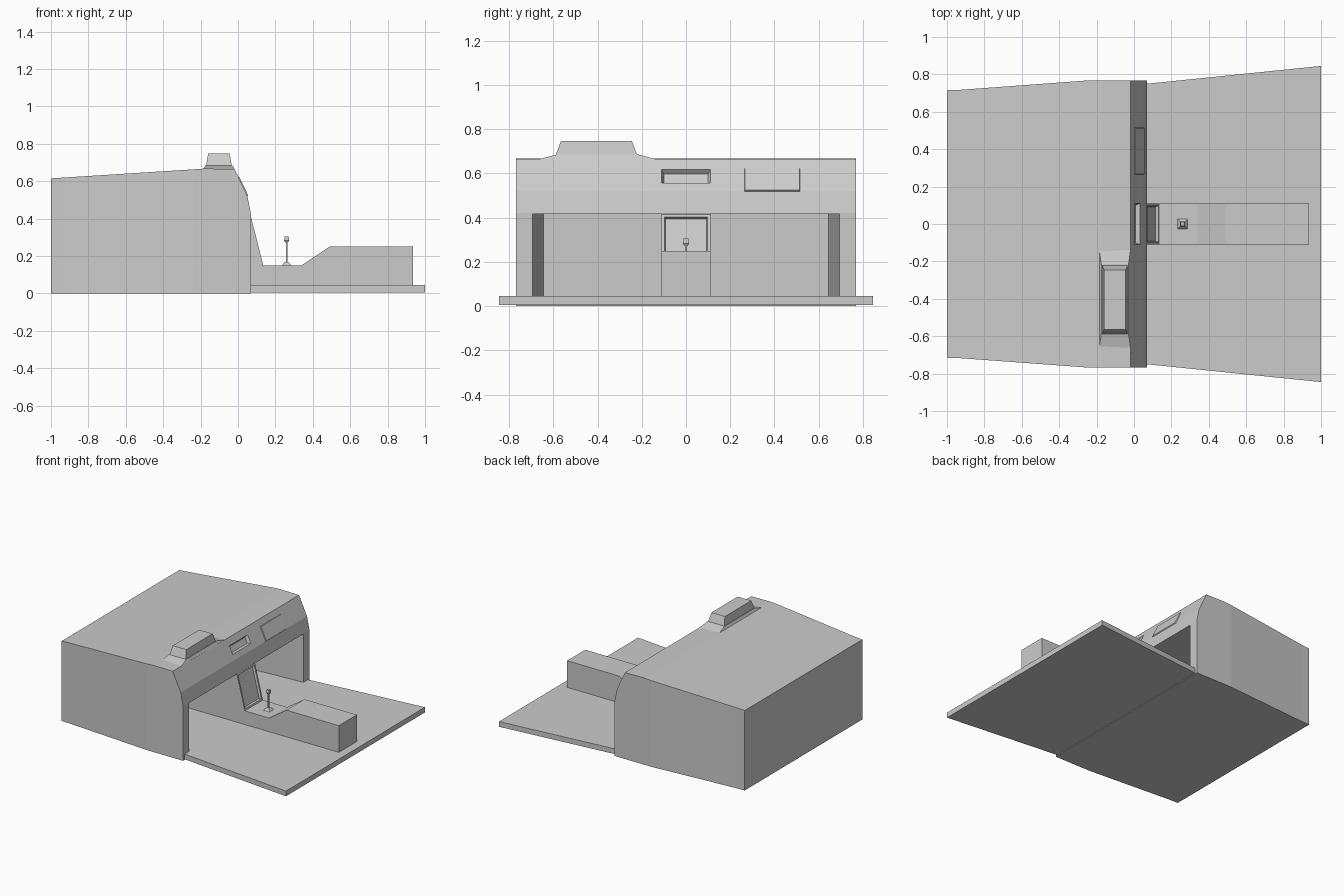
import bpy, bmesh, math
from mathutils import Matrix

if "Cube" in bpy.data.objects:
    bpy.data.objects.remove(bpy.data.objects["Cube"])


def make(name, bm, hide=False):
    bmesh.ops.recalc_face_normals(bm, faces=bm.faces)
    me = bpy.data.meshes.new(name)
    bm.to_mesh(me)
    bm.free()
    ob = bpy.data.objects.new(name, me)
    bpy.context.collection.objects.link(ob)
    if hide:
        ob.hide_render = True
        ob.hide_set(True)
    return ob


def loft(rings):
    """Skin between rings of equal point count and cap both ends."""
    bm = bmesh.new()
    rows = [[bm.verts.new(p) for p in r] for r in rings]
    n = len(rows[0])
    for a, b in zip(rows, rows[1:]):
        for i in range(n):
            j = (i + 1) % n
            bm.faces.new((a[i], a[j], b[j], b[i]))
    bm.faces.new(rows[0])
    bm.faces.new(rows[-1])
    return bm


def stations(sts):
    """Symmetric boxes along x: (x, half width, bottom, top)."""
    return loft([[(x, -w, b), (x, w, b), (x, w, t), (x, -w, t)]
                 for x, w, b, t in sts])


def taper(loc, base, top, h, angle=0, z0=0):
    """Box with different base and top sizes, tilted about y."""
    bm = loft([[(sx * s[0] / 2, sy * s[1] / 2, z)
                for sx, sy in ((-1, -1), (1, -1), (1, 1), (-1, 1))]
               for s, z in ((base, z0), (top, z0 + h))])
    bm.transform(Matrix.Translation(loc) @ Matrix.Rotation(angle, 4, 'Y'))
    return bm


def cut(ob, cutter):
    m = ob.modifiers.new("cut", 'BOOLEAN')
    m.operation, m.object, m.solver = 'DIFFERENCE', cutter, 'EXACT'


# dashboard body with sloping fascia
body = make("dashboard_body", stations([
    (-1, .715, 0, .615), (-.92, .718, 0, .62), (-.24, .768, 0, .663),
    (-.18, .768, 0, .667), (-.018, .768, 0, .665), (.05, .768, 0, .52),
    (.07, .768, 0, .42)]))

# footwell opening
slope = (.695 - .645) / .75
cut(body, make("footwell_cutter", stations([
    (-.68, .645, .03, .417), (.2, .645 + slope * .88, .03, .417)]), True))

# centre vent slot and glovebox panel on the fascia
tilt = math.atan2(.145, .07)
cut(body, make("vent_cutter", taper((.019, 0, .587), (.045, .20), (.072, .226),
                                    .028, tilt, -.022), True))
make("glovebox_panel", taper((.026, .39, .57), (.122, .26), (.108, .245),
                             .016, tilt, -.010))

# floor plate widening to the rear
make("floor_plate", stations([(-.72, .67, .005, .045), (.07, .75, .005, .045),
                              (1, .845, .005, .045)]))

# instrument hood and its skirt
make("hood_skirt", taper((-.102, -.40, .655), (.178, .60), (.145, .37), .03))
make("instrument_hood", taper((-.102, -.405, .68), (.138, .37), (.115, .32), .067))

# centre console with inset panel on its sloping front
profile = [(-.69, .04), (-.69, .43), (.03, .43), (.068, .415), (.135, .15),
           (.34, .15), (.49, .25), (.935, .25), (.935, .04)]
bm = loft([[(x, y, z) for x, z in profile] for y in (-.11, .11)])
bmesh.ops.recalc_face_normals(bm, faces=bm.faces)
bm.normal_update()
face = min(bm.faces, key=lambda f: abs(f.calc_center_median().x - .1015)
           + abs(f.calc_center_median().z - .2825))
bmesh.ops.inset_individual(bm, faces=[face], thickness=.018)
bmesh.ops.inset_individual(bm, faces=[face], thickness=.008, depth=-.015)
make("centre_console", bm)

# gear lever
make("lever_boot", taper((.26, 0, .148), (.056, .056), (.018, .018), .02))
make("lever_stick", taper((.26, 0, .16), (.009, .009), (.008, .008), .12))
make("lever_knob_lower", taper((.26, 0, .272), (.014, .014), (.027, .027), .01))
make("lever_knob_upper", taper((.26, 0, .282), (.027, .027), (.022, .022), .023))
